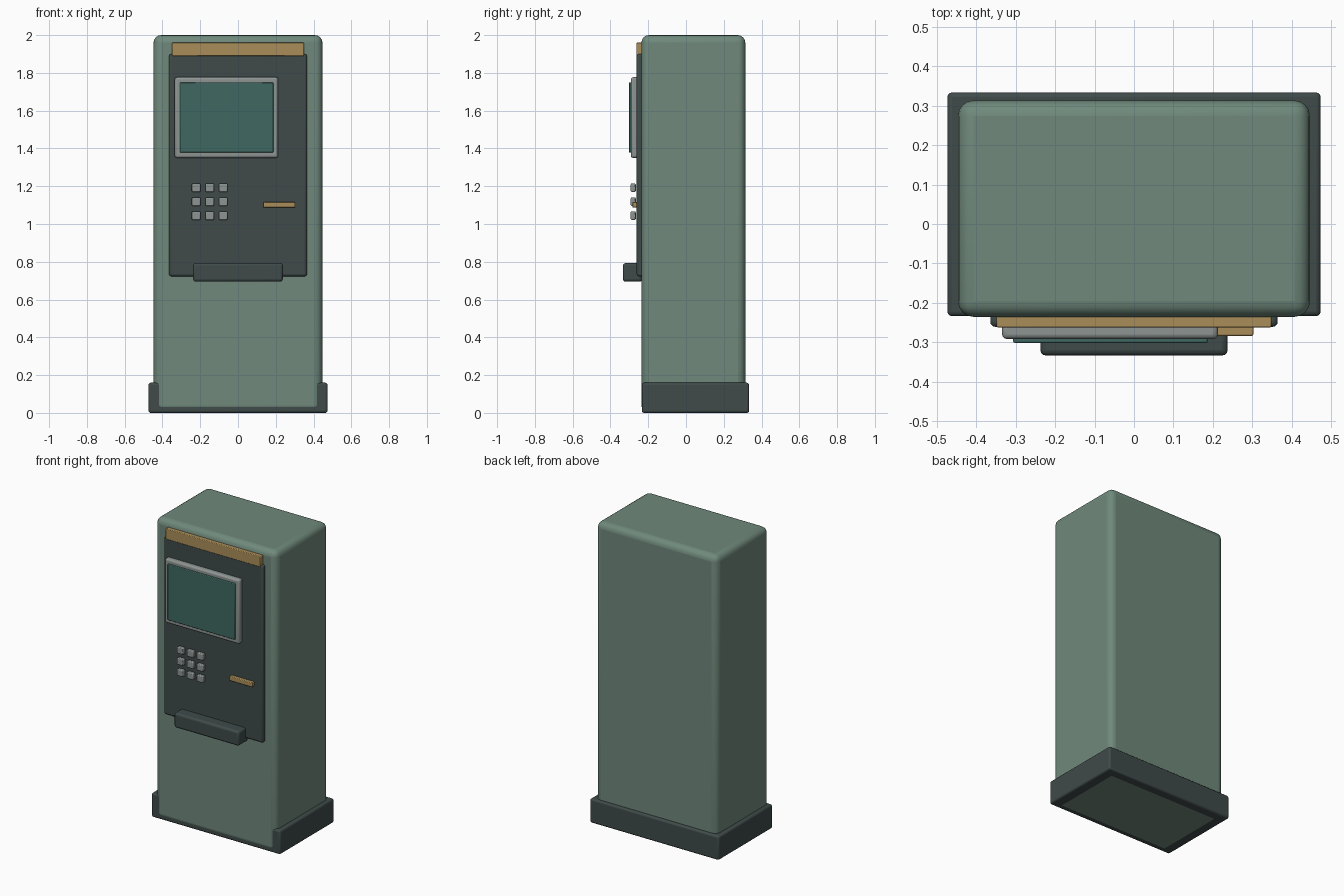
import bpy, math

if "Cube" in bpy.data.objects:
    bpy.data.objects.remove(bpy.data.objects["Cube"])


def material(name, rgb):
    m = bpy.data.materials.new(name)
    m.diffuse_color = (*rgb, 1)
    m.use_nodes = True
    m.node_tree.nodes["Principled BSDF"].inputs["Base Color"].default_value = m.diffuse_color
    return m


green = material("cabinet_green", (0.16, 0.25, 0.20))
dark = material("dark_trim", (0.05, 0.07, 0.068))
gold = material("brass", (0.40, 0.27, 0.10))
grey = material("key_grey", (0.27, 0.30, 0.29))
glass = material("screen_glass", (0.05, 0.14, 0.12))


def box(name, x, y, z, bevel, mat, segments=3):
    """Rounded box spanning the given (min, max) ranges."""
    ranges = (x, y, z)
    bpy.ops.mesh.primitive_cube_add(size=1, location=[(a + b) / 2 for a, b in ranges])
    ob = bpy.context.object
    ob.name = name
    ob.scale = [b - a for a, b in ranges]
    bpy.ops.object.transform_apply(location=False, rotation=False, scale=True)
    mod = ob.modifiers.new("rounded_edges", "BEVEL")
    mod.width = bevel
    mod.segments = segments
    ob.data.materials.append(mat)
    bpy.ops.object.shade_smooth_by_angle(angle=math.radians(35))
    return ob


# Cabinet and plinth
box("cabinet", (-0.447, 0.447), (-0.236, 0.314), (0, 2), 0.04, green, 4)
box("plinth", (-0.474, 0.474), (-0.234, 0.334), (0, 0.16), 0.012, dark)

# Front panel with header strip
box("front_panel", (-0.365, 0.365), (-0.261, -0.225), (0.723, 1.9), 0.012, dark)
box("header_strip", (-0.349, 0.349), (-0.263, -0.23), (1.89, 1.96), 0.004, gold, 2)

# Screen
box("screen_frame", (-0.335, 0.213), (-0.292, -0.25), (1.35, 1.777), 0.012, grey)
box("screen", (-0.307, 0.187), (-0.302, -0.28), (1.378, 1.75), 0.004, glass, 2)

# Keypad
for row in range(3):
    for col in range(3):
        cx, cz = -0.222 + 0.072 * col, 1.192 - 0.074 * row
        box(f"key_{row}_{col}", (cx - 0.023, cx + 0.023), (-0.293, -0.266),
            (cz - 0.022, cz + 0.022), 0.005, grey, 2)

# Card slot and tray
box("card_slot", (0.135, 0.303), (-0.284, -0.258), (1.087, 1.117), 0.004, gold, 2)
box("tray", (-0.238, 0.238), (-0.334, -0.232), (0.695, 0.793), 0.014, dark)
